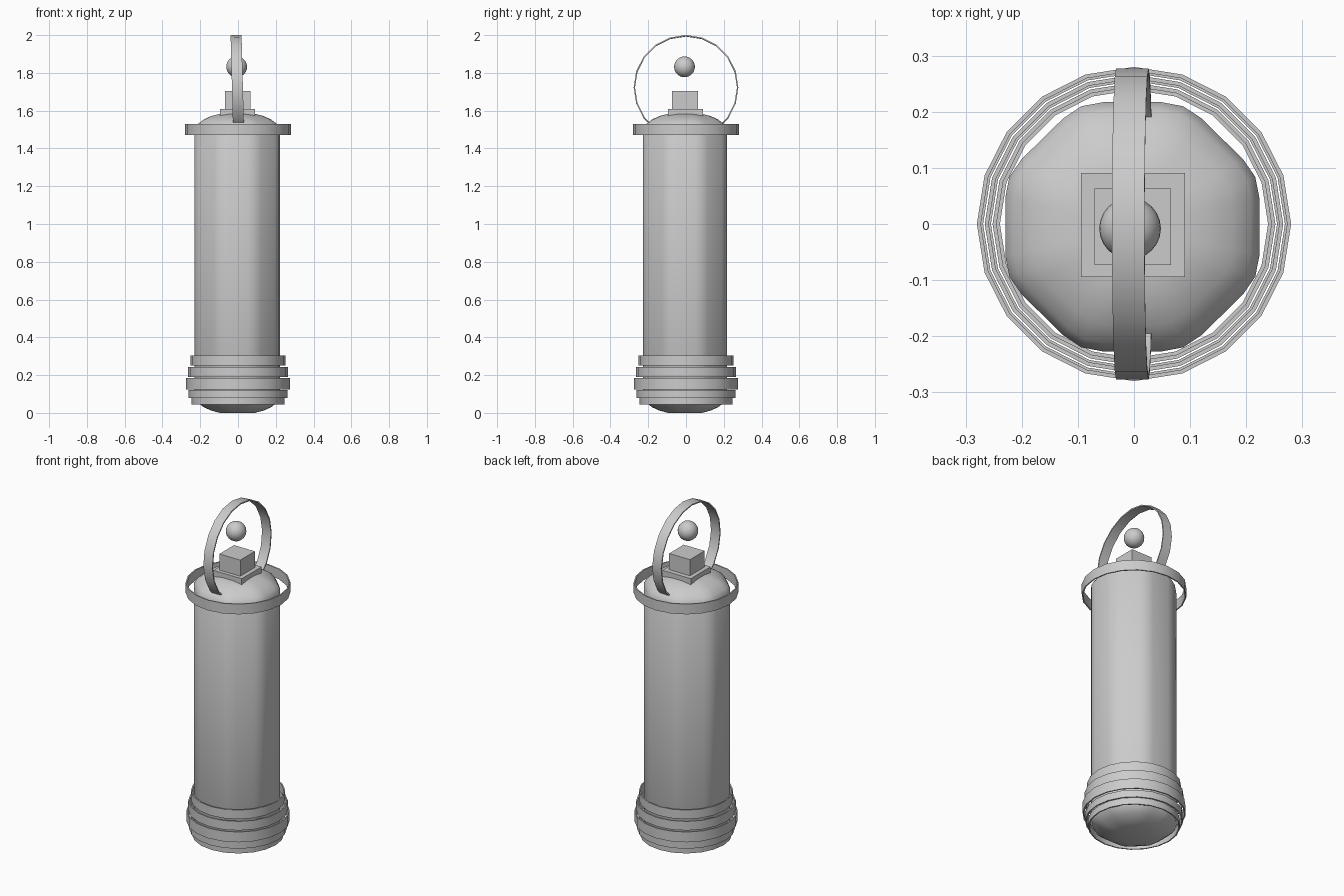
import bpy, bmesh
from math import sin, cos, pi, radians
from mathutils import Vector

if "Cube" in bpy.data.objects:
    bpy.data.objects.remove(bpy.data.objects["Cube"])


def make_object(name, bm, smooth=None):
    bmesh.ops.recalc_face_normals(bm, faces=bm.faces[:])
    mesh = bpy.data.meshes.new(name)
    bm.to_mesh(mesh)
    bm.free()
    ob = bpy.data.objects.new(name, mesh)
    bpy.context.collection.objects.link(ob)
    if smooth:
        bpy.ops.object.select_all(action='DESELECT')
        ob.select_set(True)
        bpy.context.view_layer.objects.active = ob
        bpy.ops.object.shade_smooth_by_angle(angle=radians(smooth))
    return ob


def bridge(bm, a, b):
    n = len(a)
    for i in range(n):
        j = (i + 1) % n
        bm.faces.new((a[i], a[j], b[j], b[i]))


def rounded_octagon(apothem, bevel=0.22):
    # octagon whose corners are softened by a short three-point curve
    r = apothem / cos(pi / 8)
    corners = [Vector((cos(a), sin(a))) * r for a in
               (pi / 8 + i * pi / 4 for i in range(8))]
    pts = []
    for i, c in enumerate(corners):
        p = c.lerp(corners[i - 1], bevel)
        q = c.lerp(corners[(i + 1) % 8], bevel)
        pts += [p, (p + 2 * c + q) / 4, q]
    return pts


def band(name, radius, z0, z1, sides=20, wall=0.007):
    # thin open hoop with a rectangular section
    bm = bmesh.new()
    section = [(radius, z0), (radius, z1), (radius - wall, z1), (radius - wall, z0)]
    loops = [[bm.verts.new((r * cos(2 * pi * i / sides), r * sin(2 * pi * i / sides), z))
              for i in range(sides)] for r, z in section]
    for k in range(4):
        bridge(bm, loops[k], loops[(k + 1) % 4])
    return make_object(name, bm, 30)


def box(name, centre, size):
    bm = bmesh.new()
    bmesh.ops.create_cube(bm, size=1)
    bmesh.ops.scale(bm, vec=size, verts=bm.verts)
    bmesh.ops.translate(bm, vec=centre, verts=bm.verts)
    return make_object(name, bm)


# Body: eight-sided tube with domed ends
bm = bmesh.new()
profile = [(0.09, 0.0), (0.135, 0.012), (0.175, 0.03), (0.207, 0.055), (0.222, 0.085),
           (0.222, 1.50), (0.207, 1.528), (0.175, 1.553), (0.135, 1.572), (0.09, 1.583)]
loops = [[bm.verts.new((p.x * 1.02 - 0.003, p.y - 0.005, z)) for p in rounded_octagon(r)]
         for r, z in profile]
for a, b in zip(loops, loops[1:]):
    bridge(bm, a, b)
bm.faces.new(loops[0])
bm.faces.new(loops[-1])
make_object("body", bm, 40)

# Hoops around the foot and the shoulder
hoops = [(0.246, 0.045, 0.085), (0.262, 0.08, 0.122), (0.276, 0.125, 0.185),
         (0.266, 0.19, 0.243), (0.252, 0.25, 0.303)]
for i, (r, z0, z1) in enumerate(hoops):
    band(f"foot_hoop_{i + 1}", r, z0, z1)
band("shoulder_hoop", 0.28, 1.47, 1.53)

# Carrying ring, upright and slightly tilted
ring = band("carrying_ring", 0.277, -0.029, 0.029)
ring.rotation_euler = (0, radians(88.5), 0)
ring.location = (-0.003, 0, 1.723)

# Stepped square cap
box("cap_base", (-0.002, -0.002, 1.575), (0.185, 0.185, 0.07))
box("cap_block", (-0.002, -0.005, 1.65), (0.136, 0.136, 0.11))

# Floating knob
bm = bmesh.new()
bmesh.ops.create_uvsphere(bm, u_segments=24, v_segments=14, radius=0.055)
bmesh.ops.translate(bm, vec=(-0.007, -0.008, 1.832), verts=bm.verts)
make_object("knob", bm, 60)
